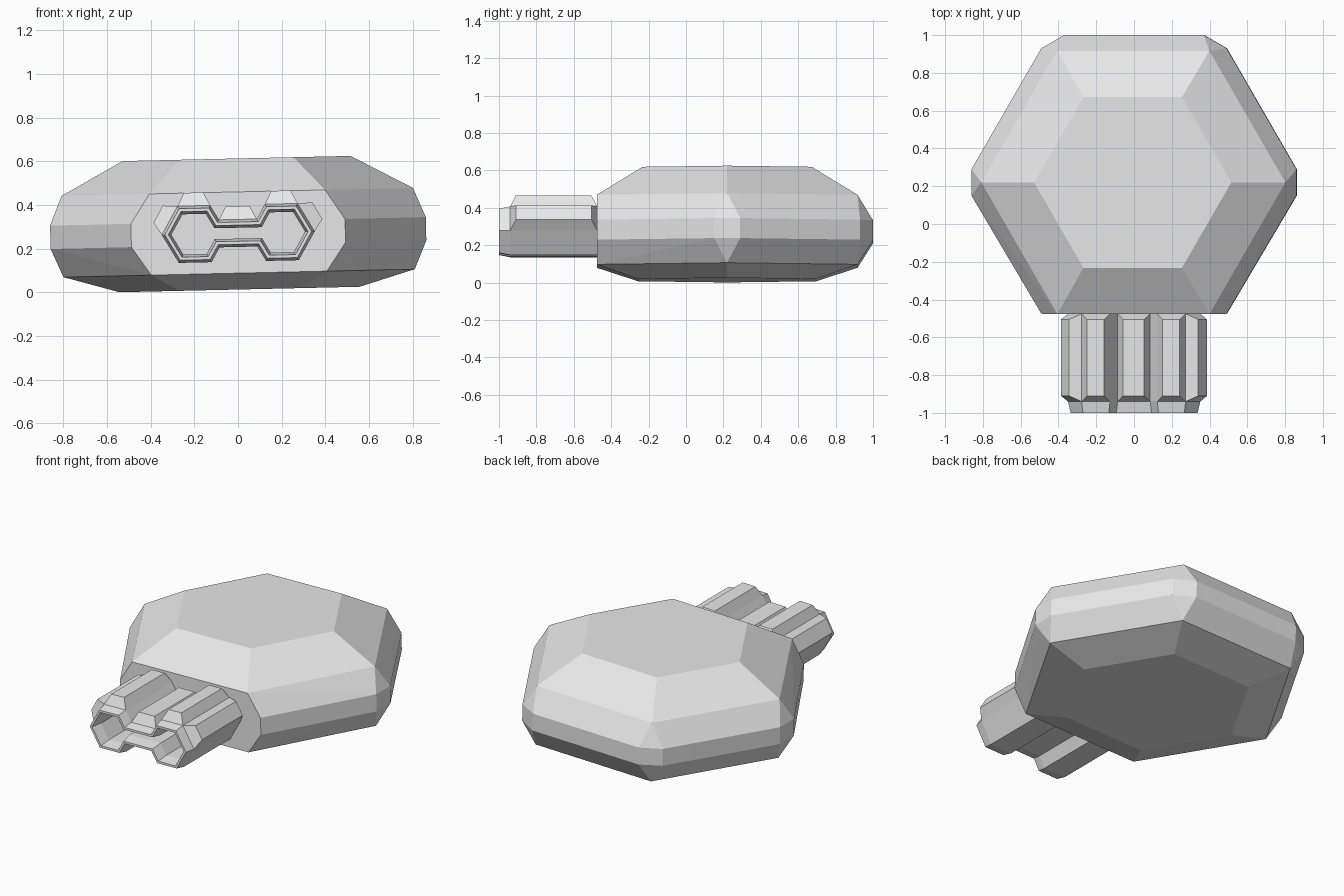
import bpy, bmesh
from math import radians, sqrt, sin, cos, pi

cube = bpy.data.objects.get("Cube")
if cube:
    bpy.data.objects.remove(cube, do_unlink=True)

grey = bpy.data.materials.new("light_grey")
grey.use_nodes = True
colour = (0.8, 0.8, 0.8, 1)
grey.diffuse_color = colour
grey.node_tree.nodes["Principled BSDF"].inputs["Base Color"].default_value = colour

CENTRE_Z = 0.313
TILT = radians(-1.3)
HULL_Y = 0.22      # centre of the hexagonal body
FRONT = -0.475     # flat front face of the body


def finish(name, bm):
    """Turn a bmesh into a flat shaded, slightly tilted object."""
    bmesh.ops.recalc_face_normals(bm, faces=bm.faces)
    mesh = bpy.data.meshes.new(name)
    bm.to_mesh(mesh)
    bm.free()
    mesh.materials.append(grey)
    obj = bpy.data.objects.new(name, mesh)
    bpy.context.collection.objects.link(obj)
    obj.location.z = CENTRE_Z
    obj.rotation_euler.y = TILT
    return obj


# Hexagonal body: plain hexagon rings, plus two wide rings with cut corners
points = []
for z, radius in [(0.3, 0.522), (0.147, 0.805), (-0.225, 0.805), (-0.3, 0.55)]:
    for i in range(6):
        a = i * pi / 3
        points.append((radius * cos(a), HULL_Y + radius * sin(a), z))

apothem, half_side = 0.78, 0.37
for z in (0.012, -0.095):
    for i in range(6):
        a = pi / 6 + i * pi / 3
        if i == 4:                      # the front side stays flat
            continue
        for s in (-half_side, half_side):
            x = apothem * cos(a) - s * sin(a)
            y = HULL_Y + apothem * sin(a) + s * cos(a)
            points.append((x, max(y, FRONT), z))

bm = bmesh.new()
for p in points:
    bm.verts.new(p)
bmesh.ops.convex_hull(bm, input=bm.verts)
bmesh.ops.dissolve_limit(bm, angle_limit=radians(1.5), verts=bm.verts, edges=bm.edges)
finish("hexagonal_body", bm)


# Twin barrel: two hexagons joined by a bridge
def outline(inset):
    """Barrel cross-section, shrunk evenly by inset."""
    c, h, b = 0.2, 0.13 - inset, 0.063 - inset
    r = h * 2 / sqrt(3)
    quarter = [(c + r / 2, h), (c - r / 2, h), (c - r + b / sqrt(3), b)]
    upper = quarter + [(-x, z) for x, z in reversed(quarter)]
    lower = [(x, -z) for x, z in reversed(upper)]
    return [(c + r, 0)] + upper + [(-c - r, 0)] + lower


bm = bmesh.new()
sections = [(-0.45, 0), (FRONT, 0), (-0.94, 0), (-1, 0.012),
            (-1, 0.026), (-0.93, 0.038), (FRONT - 0.01, 0.038)]
rings = [[bm.verts.new((x, y, z - 0.042)) for x, z in outline(d)] for y, d in sections]
rail_faces = []
for k, (a, b) in enumerate(zip(rings, rings[1:])):
    n = len(a)
    for i in range(n):
        j = (i + 1) % n
        face = bm.faces.new((a[i], a[j], b[j], b[i]))
        # outer, top and bridge sides of the upper half carry rails
        if k == 1 and i in (0, 1, 3, 5, 6):
            rail_faces.append(face)
bm.faces.new(rings[-1])
bmesh.ops.recalc_face_normals(bm, faces=bm.faces)

# Bevelled rails raised from the upper sides of the barrel
bmesh.ops.inset_individual(bm, faces=rail_faces, thickness=0.043, depth=0.06)
finish("twin_barrel", bm)
